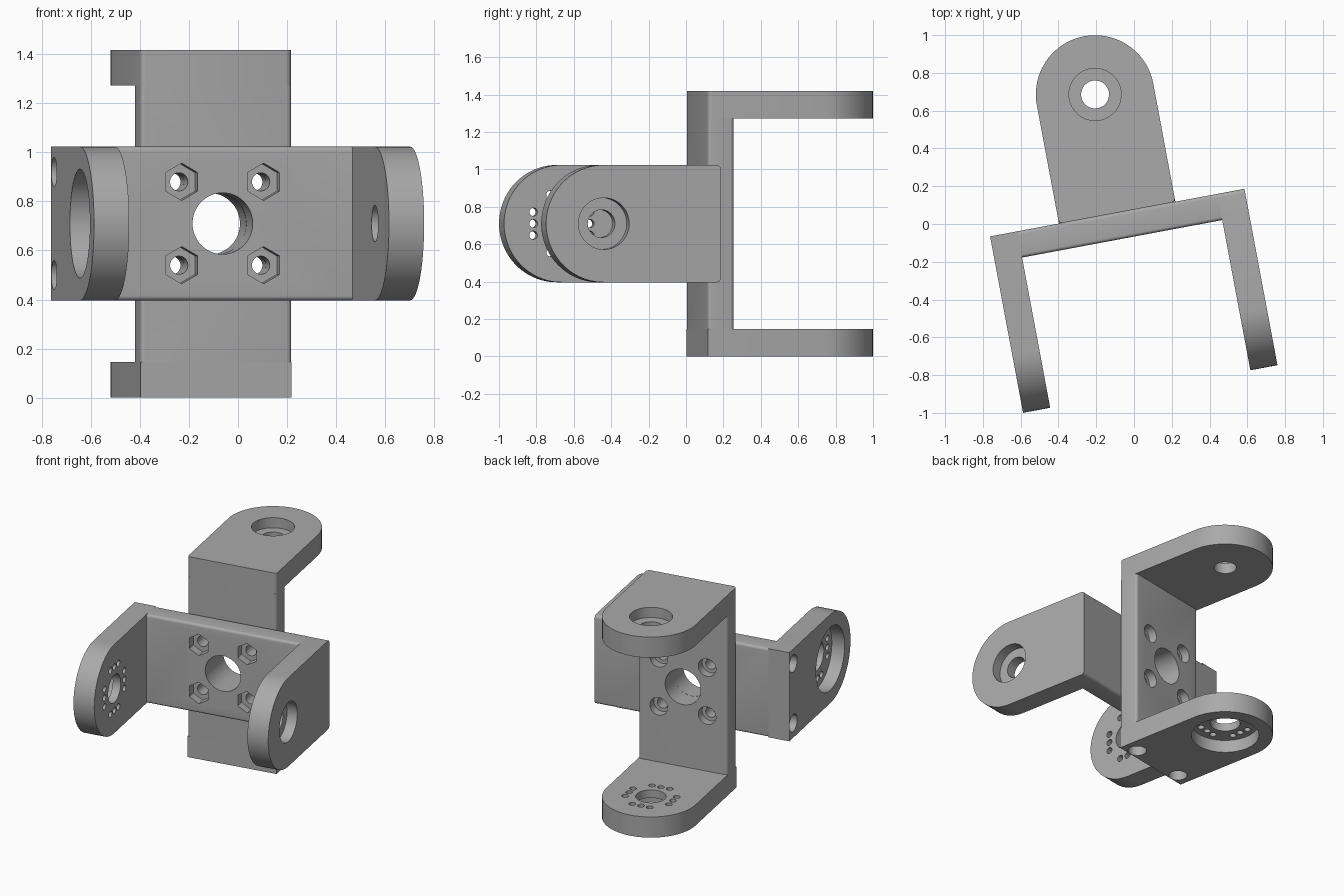
import bpy, bmesh, math
from mathutils import Matrix, Vector

cube = bpy.data.objects.get("Cube")
if cube:
    bpy.data.objects.remove(cube, do_unlink=True)

# Shared bracket dimensions
HALF = 0.3135      # half width
T = 0.146          # leg thickness
PLATE = 0.141      # plate thickness
TIP = 0.95         # reach of the legs
PIVOT = TIP - HALF
ANGLE = math.radians(10.6)

grey = bpy.data.materials.new("matte_grey")
grey.use_nodes = True
COLOR = (0.4, 0.4, 0.4, 1)
grey.diffuse_color = COLOR
grey.node_tree.nodes["Principled BSDF"].inputs["Base Color"].default_value = COLOR


def make_object(name, bm, matrix):
    bmesh.ops.recalc_face_normals(bm, faces=bm.faces)
    mesh = bpy.data.meshes.new(name)
    bm.to_mesh(mesh)
    bm.free()
    mesh.materials.append(grey)
    obj = bpy.data.objects.new(name, mesh)
    bpy.context.collection.objects.link(obj)
    obj.matrix_world = matrix
    return obj


def prism(points, lo, hi):
    """Extrude a (y, z) profile along x."""
    bm = bmesh.new()
    face = bm.faces.new([bm.verts.new((lo, y, z)) for y, z in points])
    ext = bmesh.ops.extrude_face_region(bm, geom=[face])["geom"]
    moved = [v for v in ext if isinstance(v, bmesh.types.BMVert)]
    bmesh.ops.translate(bm, verts=moved, vec=(hi - lo, 0, 0))
    return bm


def arc(cy, cz, r, start, end, steps):
    angles = [math.radians(start + (end - start) * i / steps) for i in range(steps + 1)]
    return [(cy + r * math.cos(t), cz + r * math.sin(t)) for t in angles]


def leg_profile(fillet):
    tip = arc(PIVOT, 0, HALF, -90, 90, 48)
    if not fillet:
        return tip + [(0, HALF), (0, -HALF)]
    inset = HALF - fillet
    return (tip + arc(fillet, inset, fillet, 90, 180, 5)
            + arc(fillet, -inset, fillet, 180, 270, 5))


def plate_profile(f):
    pts = []
    for y, z, start in ((PLATE - f, HALF - f, 0), (f, HALF - f, 90),
                        (f, f - HALF, 180), (PLATE - f, f - HALF, 270)):
        pts += arc(y, z, f, start, start + 90, 5)
    return pts


def bore(axis, p, q, r, lo, hi, seg=40):
    """Cylinder along x at (y=p, z=q), or along y at (x=p, z=q)."""
    mid = (lo + hi) / 2
    if axis == "x":
        m = Matrix.Translation((mid, p, q)) @ Matrix.Rotation(math.pi / 2, 4, "Y")
    else:
        m = Matrix.Translation((p, mid, q)) @ Matrix.Rotation(math.pi / 2, 4, "X")
    return m, r, hi - lo, seg


def cut(obj, *groups):
    """Subtract each group of separate bores, then shade."""
    cutters = []
    for group in groups:
        bm = bmesh.new()
        for m, r, depth, seg in group:
            bmesh.ops.create_cone(bm, cap_ends=True, segments=seg, radius1=r,
                                  radius2=r, depth=depth, matrix=m)
        cutter = make_object("cutter", bm, obj.matrix_world.copy())
        cutter.hide_render = True
        mod = obj.modifiers.new("bores", "BOOLEAN")
        mod.operation, mod.solver, mod.object = "DIFFERENCE", "EXACT", cutter
        cutters.append(cutter)
    bpy.context.view_layer.update()
    graph = bpy.context.evaluated_depsgraph_get()
    mesh = bpy.data.meshes.new_from_object(obj.evaluated_get(graph))
    obj.modifiers.clear()
    obj.data = mesh
    for cutter in cutters:
        bpy.data.objects.remove(cutter, do_unlink=True)
    bpy.ops.object.select_all(action="DESELECT")
    obj.select_set(True)
    bpy.context.view_layer.objects.active = obj
    bpy.ops.object.shade_smooth_by_angle(angle=math.radians(30))


def bracket(name, length, matrix, hex_pockets):
    mid = length / 2
    signs = (-1, 1)

    # Screws that hold the disc leg to the plate
    screws = [bore("x", 0.062, s * 0.21, 0.037, -0.1, 0.4) for s in signs]

    # Plate with centre hole and four bolt holes
    bolts = [(mid + i * 0.17, j * 0.17) for i in signs for j in signs]
    holes = [bore("y", mid, 0, 0.125, -0.1, 0.3, 64)]
    holes += [bore("y", x, z, 0.037, -0.1, 0.3) for x, z in bolts]
    r, seg = (0.076, 6) if hex_pockets else (0.062, 40)
    pockets = [bore("y", x, z, r, PLATE - 0.06, 0.3, seg) for x, z in bolts]
    plate = make_object(name + "_plate", prism(plate_profile(0.018), T, length - T), matrix)
    cut(plate, holes + screws, pockets)

    # Pivot leg with a stepped bearing hole
    leg = make_object(name + "_pivot_leg", prism(leg_profile(0.022), length - T, length), matrix)
    cut(leg, [bore("x", PIVOT, 0, 0.074, length - 0.3, length + 0.1, 48)],
        [bore("x", PIVOT, 0, 0.138, length - 0.072, length + 0.1, 64)])

    # Disc leg with a wide recess and four rows of three small holes
    leg = make_object(name + "_disc_leg", prism(leg_profile(0), 0, T), matrix)
    small = [bore("x", PIVOT, 0, 0.098, -0.1, 0.3, 48)]
    for s in signs:
        for k in (-0.062, 0, 0.062):
            for dy, dz in ((s * 0.154, k), (k, s * 0.154)):
                small.append(bore("x", PIVOT + dy, dz, 0.022, -0.1, 0.3, 20))
    recess = [bore("x", PIVOT, 0, 0.222, -0.1, 0.09, 80)]
    recess += [bore("x", 0.062, s * 0.21, 0.06, -0.1, 0.08) for s in signs]
    cut(leg, small + screws, recess)


def frame(x_axis, y_axis, origin):
    z_axis = x_axis.cross(y_axis)
    m = Matrix((x_axis, y_axis, z_axis)).transposed().to_4x4()
    m.translation = origin
    return m


# Two brackets back to back, one turned upright
u = Vector((math.cos(ANGLE), math.sin(ANGLE), 0))
v = Vector((-math.sin(ANGLE), math.cos(ANGLE), 0))
up = Vector((0, 0, 1))
back_plane = v * 0.0755
bracket("front_bracket", 1.37, frame(u, -v, u * -0.761 + back_plane + up * 0.71), True)
bracket("rear_bracket", 1.418, frame(up, v, u * -0.0765 + back_plane), False)
